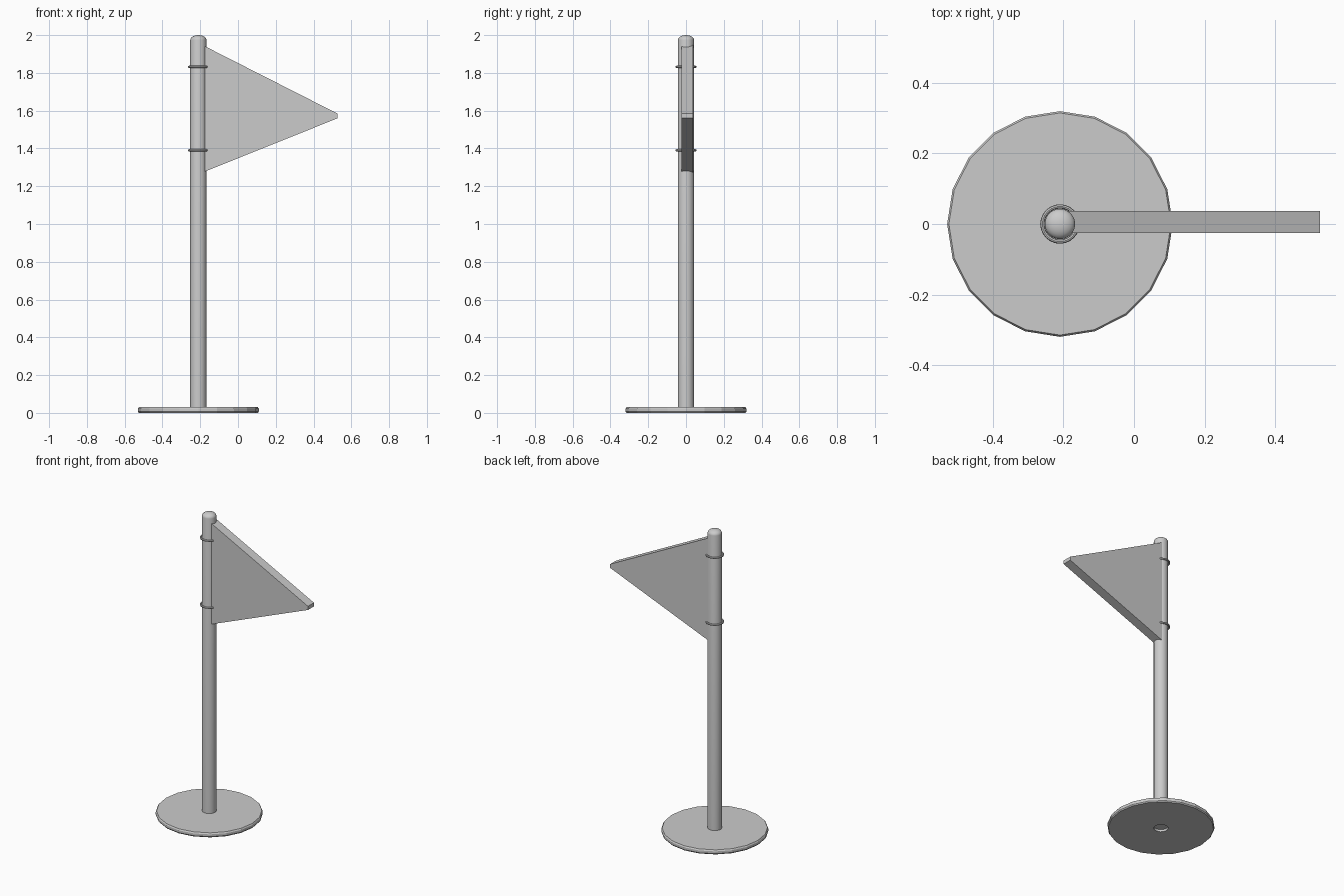
import bpy, bmesh, math

if "Cube" in bpy.data.objects:
    bpy.data.objects.remove(bpy.data.objects["Cube"])

POLE_X = -0.21
POLE_R = 0.043


def finish(bm, name, smooth):
    bmesh.ops.remove_doubles(bm, verts=bm.verts, dist=1e-5)
    bmesh.ops.recalc_face_normals(bm, faces=bm.faces)
    mesh = bpy.data.meshes.new(name)
    bm.to_mesh(mesh)
    bm.free()
    obj = bpy.data.objects.new(name, mesh)
    bpy.context.collection.objects.link(obj)
    bpy.ops.object.select_all(action='DESELECT')
    obj.select_set(True)
    bpy.context.view_layer.objects.active = obj
    if smooth:
        bpy.ops.object.shade_smooth_by_angle(angle=math.radians(35))
    return obj


def lathe(name, profile, sides, closed=False, smooth=True):
    """Spin an (r, z) profile around the pole axis."""
    bm = bmesh.new()
    vs = [bm.verts.new((POLE_X + r, 0, z)) for r, z in profile]
    edges = [bm.edges.new(p) for p in zip(vs, vs[1:])]
    if closed:
        edges.append(bm.edges.new((vs[-1], vs[0])))
    bmesh.ops.spin(bm, geom=vs + edges, cent=(POLE_X, 0, 0), axis=(0, 0, 1),
                   angle=math.tau, steps=sides, use_merge=True)
    return finish(bm, name, smooth)


# Base plate: 20-sided disc with softened rim and a hole for the pole
lathe("base_plate", [(POLE_R, 0), (0.315, 0), (0.32, 0.007), (0.32, 0.022),
                     (0.315, 0.03), (POLE_R, 0.03)], 20, closed=True, smooth=False)

# Pole, slightly recessed in the base, with a flattened dome on top
dome = [(POLE_R * math.cos(a), 1.974 + 0.026 * math.sin(a))
        for a in (math.radians(15 * i) for i in range(6))]
lathe("pole", [(0, 0.015), (POLE_R, 0.015)] + dome + [(0, 2.0)], 24)

# Rings that hold the flag
for name, z in (("upper_ring", 1.832), ("lower_ring", 1.39)):
    ring = [(0.050 + 0.006 * math.cos(a), z + 0.006 * math.sin(a))
            for a in (math.tau * i / 8 for i in range(8))]
    lathe(name, ring, 24, closed=True)

# Flag: thick pennant with a blunt tip, let into the pole
bm = bmesh.new()
outline = [(-0.187, 1.273), (0.528, 1.56), (0.528, 1.584), (-0.187, 1.947)]
face = bm.faces.new([bm.verts.new((x, -0.025, z)) for x, z in outline])
ext = bmesh.ops.extrude_face_region(bm, geom=[face], use_keep_orig=True)
new_verts = [g for g in ext["geom"] if isinstance(g, bmesh.types.BMVert)]
bmesh.ops.translate(bm, verts=new_verts, vec=(0, 0.062, 0))
finish(bm, "flag", False)
